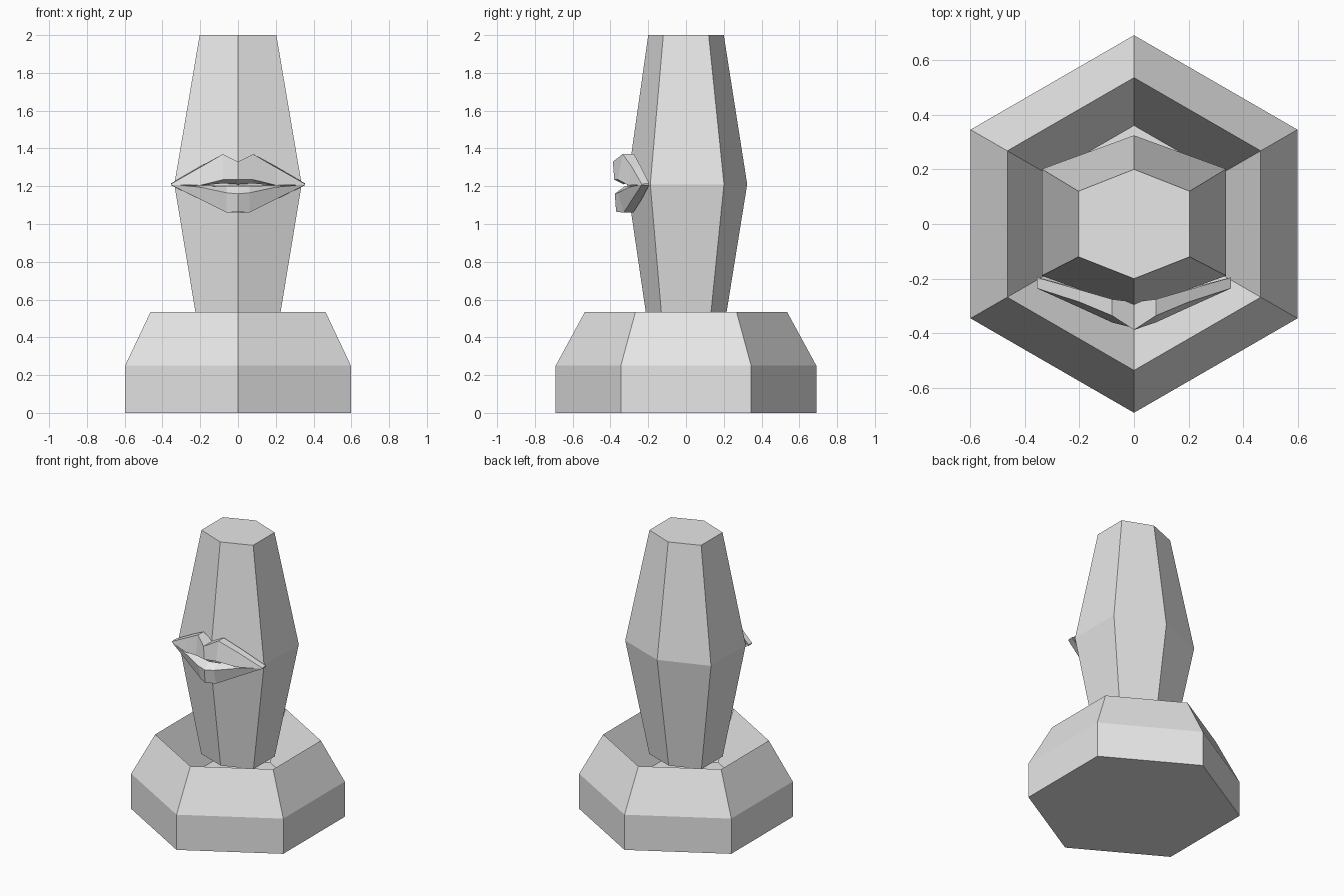
import bpy, bmesh

if "Cube" in bpy.data.objects:
    bpy.data.objects.remove(bpy.data.objects["Cube"])

grey = bpy.data.materials.new("light_grey")
grey.diffuse_color = (0.8, 0.8, 0.8, 1)
grey.use_nodes = True
grey.node_tree.nodes["Principled BSDF"].inputs["Base Color"].default_value = grey.diffuse_color


def loft(name, rings):
    """Join closed rings of points in order and cap both ends."""
    bm = bmesh.new()
    loops = [[bm.verts.new(p) for p in ring] for ring in rings]
    n = len(loops[0])
    for a, b in zip(loops, loops[1:]):
        for i in range(n):
            j = (i + 1) % n
            bm.faces.new((a[i], a[j], b[j], b[i]))
    bm.faces.new(loops[0][::-1])
    bm.faces.new(loops[-1])
    bmesh.ops.recalc_face_normals(bm, faces=bm.faces)
    me = bpy.data.meshes.new(name)
    bm.to_mesh(me)
    bm.free()
    me.materials.append(grey)
    ob = bpy.data.objects.new(name, me)
    bpy.context.collection.objects.link(ob)
    return ob


def hexagon(x, side_y, point_y, z, cy=0.0):
    """Six-sided ring with points toward the front and back."""
    pts = [(0, -point_y), (x, -side_y), (x, side_y),
           (0, point_y), (-x, side_y), (-x, -side_y)]
    return [(px, py + cy, z) for px, py in pts]


def regular(r, z):
    return hexagon(r * 0.866, r * 0.5, r, z)


# Hollow dish base: outer wall, bevel, rim, sloped inner wall, floor
loft("base", [regular(0.69, 0), regular(0.69, 0.25), regular(0.535, 0.535),
              regular(0.36, 0.22)])

# Column, widest in the middle
loft("column", [hexagon(0.205, 0.12, 0.195, 0.41),
                hexagon(0.337, 0.195, 0.318, 1.21, 0.006),
                hexagon(0.203, 0.12, 0.2, 2.0)])


def lip(name, half):
    """Loft (x, section) stations from one corner to the other, mirrored."""
    stations = [(-x, s) for x, s in half] + [(x, s) for x, s in half[::-1] if x > 0]
    return loft(name, [[(x, y, z) for y, z in s] for x, s in stations])


# Sections run back, outer front, inner front, mouth side
lip("upper_lip", [
    (0.355, [(-0.195, 1.215), (-0.235, 1.212), (-0.235, 1.207), (-0.195, 1.205)]),
    (0.20, [(-0.24, 1.305), (-0.285, 1.30), (-0.305, 1.205), (-0.27, 1.203)]),
    (0.08, [(-0.275, 1.37), (-0.335, 1.37), (-0.36, 1.235), (-0.32, 1.215)]),
    (0, [(-0.285, 1.33), (-0.387, 1.33), (-0.38, 1.235), (-0.33, 1.21)]),
])
lip("lower_lip", [
    (0.355, [(-0.195, 1.205), (-0.235, 1.207), (-0.235, 1.21), (-0.195, 1.21)]),
    (0.20, [(-0.235, 1.13), (-0.285, 1.13), (-0.305, 1.195), (-0.25, 1.205)]),
    (0.06, [(-0.28, 1.06), (-0.33, 1.06), (-0.36, 1.165), (-0.31, 1.20)]),
    (0, [(-0.285, 1.06), (-0.37, 1.065), (-0.377, 1.16), (-0.325, 1.20)]),
])
